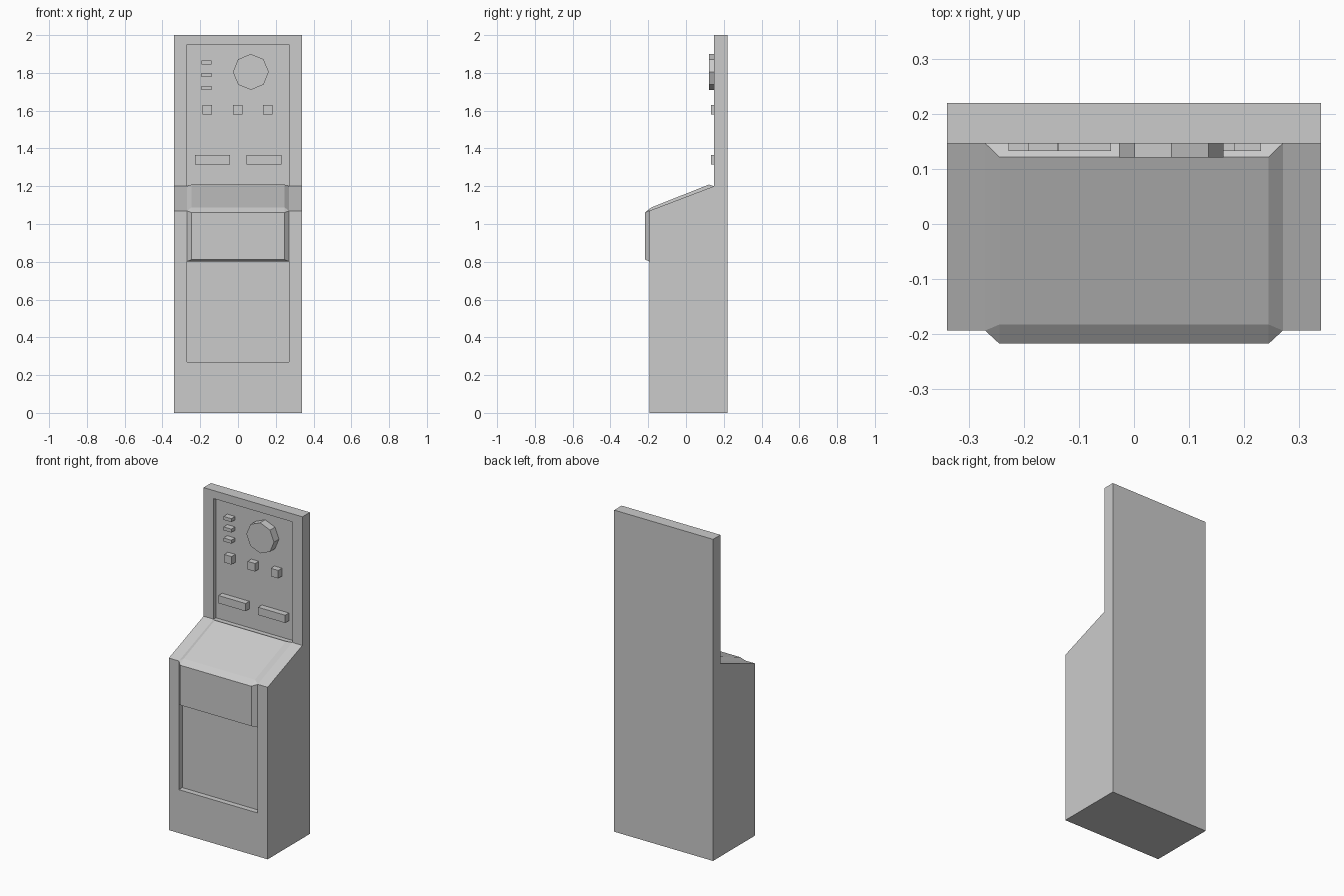
import bpy, bmesh, math

if "Cube" in bpy.data.objects:
    bpy.data.objects.remove(bpy.data.objects["Cube"])

def make_object(name, bm):
    bmesh.ops.recalc_face_normals(bm, faces=bm.faces)
    mesh = bpy.data.meshes.new(name)
    bm.to_mesh(mesh)
    bm.free()
    ob = bpy.data.objects.new(name, mesh)
    bpy.context.collection.objects.link(ob)
    return ob

def box(name, x0, x1, y0, y1, z0, z1):
    bm = bmesh.new()
    bmesh.ops.create_cube(bm, size=1)
    for v in bm.verts:
        v.co = ((x0 + x1) / 2 + v.co.x * (x1 - x0),
                (y0 + y1) / 2 + v.co.y * (y1 - y0),
                (z0 + z1) / 2 + v.co.z * (z1 - z0))
    return make_object(name, bm)

FRONT, BACK, PANEL = -0.194, 0.22, 0.147   # main y planes
HALF, INNER, TOP = 0.34, 0.271, 0.245      # half widths: body, panel, desk top
UPPER, LOWER = PANEL + 0.023, FRONT + 0.034

# cabinet body: side profile extruded across x
bm = bmesh.new()
profile = [(FRONT, 0), (FRONT, 1.07), (PANEL, 1.2), (PANEL, 2), (BACK, 2), (BACK, 0)]
face = bm.faces.new([bm.verts.new((-HALF, y, z)) for y, z in profile])
ext = bmesh.ops.extrude_face_region(bm, geom=[face])
bmesh.ops.translate(bm, vec=(2 * HALF, 0, 0),
                    verts=[g for g in ext['geom'] if isinstance(g, bmesh.types.BMVert)])
body = make_object("cabinet_body", bm)

# recessed panels, upper and lower
cutters = [box("upper_recess_cutter", -INNER, INNER, 0.0, UPPER, 1.2, 1.95),
           box("lower_recess_cutter", -INNER, INNER, -0.4, LOWER, 0.27, 0.802)]
for cutter in cutters:
    cutter.hide_render = True
    mod = body.modifiers.new("recess", 'BOOLEAN')
    mod.operation, mod.solver, mod.object = 'DIFFERENCE', 'EXACT', cutter
    bpy.context.view_layer.objects.active = body
    bpy.ops.object.modifier_apply(modifier=mod.name)
    bpy.data.objects.remove(cutter)

# raised desk: chamfered slab wrapped over the front and slope
bm = bmesh.new()
outer = [(FRONT, 0.802), (FRONT, 1.07), (PANEL, 1.2)]
raised = [(-0.218, 0.812), (-0.218, 1.06), (-0.183, 1.088), (0.122, 1.209)]
ends = []
for s in (-1, 1):
    o = [bm.verts.new((s * INNER, y, z)) for y, z in outer]
    r = [bm.verts.new((s * TOP, y, z)) for y, z in raised]
    for f in ((o[0], o[1], r[1], r[0]), (o[1], r[2], r[1]), (o[1], o[2], r[3], r[2])):
        bm.faces.new(f)
    ends.append([o[0]] + r + [o[2], o[1]])
left, right = ends
for i in range(7):
    j = (i + 1) % 7
    bm.faces.new((left[i], left[j], right[j], right[i]))
make_object("raised_desk", bm)

# dial: octagonal drum with corners on the axes
bm = bmesh.new()
ring = [bm.verts.new((0.068 + 0.095 * math.cos(i * math.pi / 4), 0.121,
                      1.805 + 0.095 * math.sin(i * math.pi / 4))) for i in range(8)]
ext = bmesh.ops.extrude_face_region(bm, geom=[bm.faces.new(ring)])
bmesh.ops.translate(bm, vec=(0, UPPER - 0.121, 0),
                    verts=[g for g in ext['geom'] if isinstance(g, bmesh.types.BMVert)])
bm.faces.ensure_lookup_table()
if not any(len(f.verts) == 8 and f.calc_center_median().y < 0.13 for f in bm.faces):
    bm.faces.new(ring)
make_object("dial", bm)

# controls: name, width, height, centres (x, z)
controls = [("small_button", 0.054, 0.021, [(-0.166, z) for z in (1.855, 1.79, 1.721)]),
            ("square_button", 0.051, 0.05, [(x, 1.605) for x in (-0.163, -0.002, 0.158)]),
            ("wide_slot", 0.187, 0.048, [(x, 1.34) for x in (-0.135, 0.138)])]
for name, w, h, centres in controls:
    for n, (x, z) in enumerate(centres, 1):
        box(f"{name}_{n}", x - w / 2, x + w / 2, 0.133, UPPER, z - h / 2, z + h / 2)
